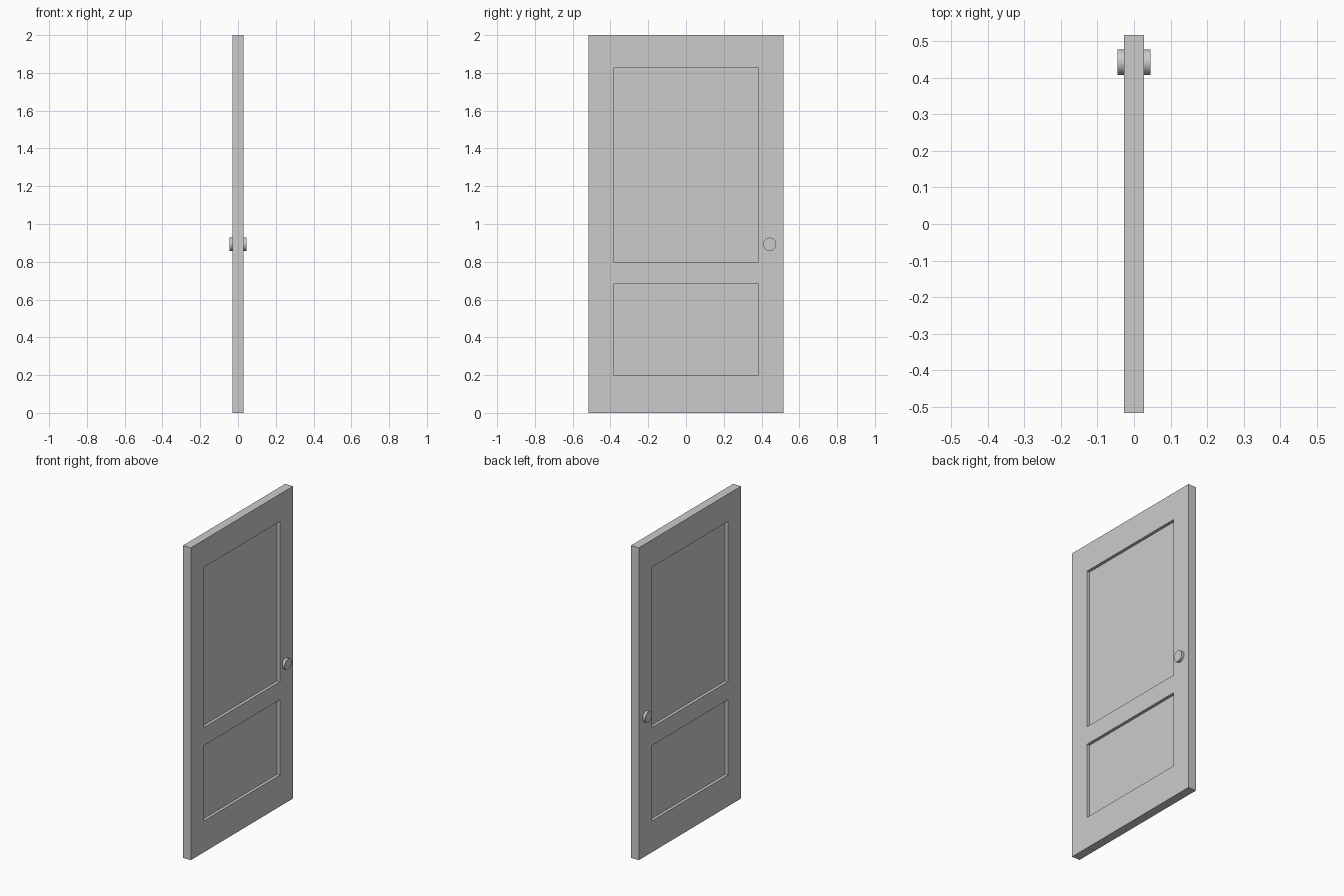
import bpy, bmesh, math
from mathutils import Vector

if "Cube" in bpy.data.objects:
    bpy.data.objects.remove(bpy.data.objects["Cube"])

HALF_T, HALF_W, HEIGHT = 0.028, 0.517, 2.0
PANEL_Y = 0.384
PANELS = [(0.201, 0.683), (0.799, 1.825)]   # bottom and top of each panel
RECESS = 0.019


def add_object(name, bm):
    bmesh.ops.recalc_face_normals(bm, faces=bm.faces)
    mesh = bpy.data.meshes.new(name)
    bm.to_mesh(mesh)
    bm.free()
    obj = bpy.data.objects.new(name, mesh)
    bpy.context.collection.objects.link(obj)
    return obj


# Door slab: a box sliced along the stile and rail lines
bm = bmesh.new()
bmesh.ops.create_cube(bm, size=1)
bmesh.ops.scale(bm, vec=(2 * HALF_T, 2 * HALF_W, HEIGHT), verts=bm.verts)
bmesh.ops.translate(bm, vec=(0, 0, HEIGHT / 2), verts=bm.verts)
cuts = [((0, s * PANEL_Y, 0), (0, 1, 0)) for s in (-1, 1)]
cuts += [((0, 0, z), (0, 0, 1)) for pair in PANELS for z in pair]
for co, no in cuts:
    bmesh.ops.bisect_plane(bm, geom=bm.verts[:] + bm.edges[:] + bm.faces[:],
                           plane_co=co, plane_no=no)


def is_panel(face):
    c = face.calc_center_median()
    return (abs(face.normal.x) > 0.9 and abs(c.y) < PANEL_Y
            and any(lo < c.z < hi for lo, hi in PANELS))


# Recessed panels on both sides
bm.normal_update()
for face in [f for f in bm.faces if is_panel(f)]:
    inward = -RECESS * face.normal
    new = bmesh.ops.extrude_face_region(bm, geom=[face])["geom"]
    bmesh.ops.delete(bm, geom=[face], context='FACES_ONLY')
    bmesh.ops.translate(bm, vec=inward,
                        verts=[v for v in new if isinstance(v, bmesh.types.BMVert)])
add_object("door_slab", bm)

# Round knobs, one on each side
for side, label in ((1, "right"), (-1, "left")):
    bpy.ops.mesh.primitive_cylinder_add(
        vertices=32, radius=0.035, depth=0.021,
        location=(side * 0.0345, 0.443, 0.893), rotation=(0, math.pi / 2, 0))
    knob = bpy.context.object
    knob.name = "knob_" + label
    bpy.ops.object.shade_smooth_by_angle(angle=math.radians(30))
